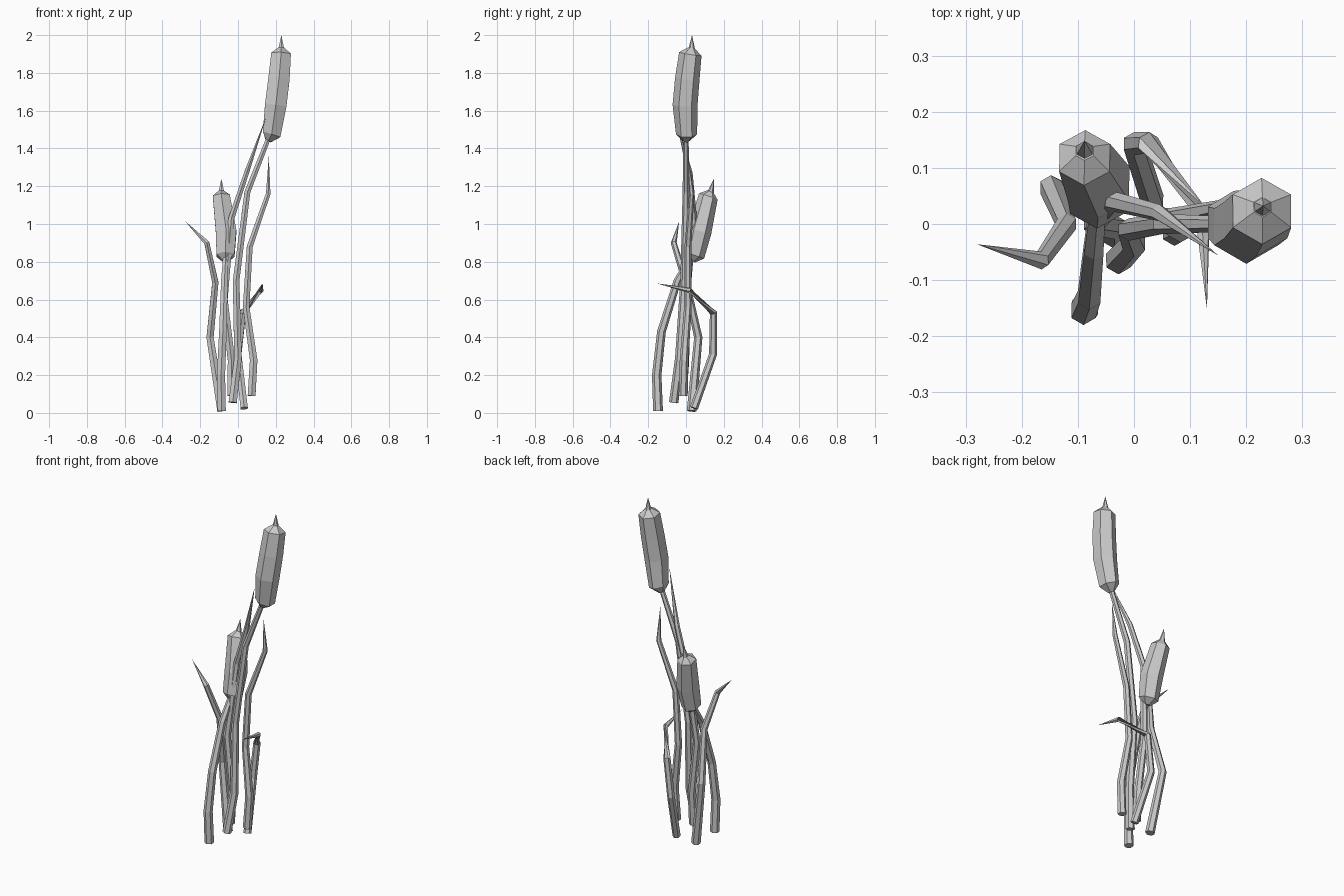
import bpy, bmesh
from mathutils import Vector

SIDES = 6


def sweep(name, pts):
    """Six-sided tube through (x, y, z, radius) points; radius 0 closes to a tip."""
    bm = bmesh.new()
    pos = [Vector(p[:3]) for p in pts]
    rings = []
    for i, p in enumerate(pts):
        a = pos[max(i - 1, 0)]
        b = pos[min(i + 1, len(pos) - 1)]
        # mitre direction from the two neighbouring segments
        d1, d2 = (pos[i] - a).normalized(), (b - pos[i]).normalized()
        t = (d1 + d2).normalized()
        if p[3] == 0:
            rings.append([bm.verts.new(pos[i])])
            continue
        u = Vector((0, 1, 0)) if abs(t.y) < 0.8 else Vector((0, 0, -1))
        u = (u - t * u.dot(t)).normalized()
        w = u.cross(t)
        ring = []
        for k in range(SIDES):
            from_angle = 6.283185 * k / SIDES
            c = Vector((from_angle, 0, 0))
            ring.append(bm.verts.new(pos[i] + p[3] * (u * COS[k] + w * SIN[k])))
        rings.append(ring)
    for r, s in zip(rings, rings[1:]):
        for k in range(SIDES):
            j = (k + 1) % SIDES
            bm.faces.new([r[k], r[j], s[j], s[k]] if len(s) > 1 else [r[k], r[j], s[0]])
    bm.faces.new(rings[0])
    if len(rings[-1]) > 1:
        bm.faces.new(rings[-1])
    bmesh.ops.recalc_face_normals(bm, faces=bm.faces)
    mesh = bpy.data.meshes.new(name)
    bm.to_mesh(mesh)
    bm.free()
    bpy.context.collection.objects.link(bpy.data.objects.new(name, mesh))


H = 3 ** 0.5 / 2
COS = [1, .5, -.5, -1, -.5, .5]
SIN = [0, H, H, 0, -H, -H]

# tall cattail: stem, seed head, spike
sweep("tall_stem", [(-.028, -.065, .055, .025), (0, -.035, .29, .023), (-.01, -.01, .7, .02),
                    (.05, .0, 1.17, .018), (.16, 0, 1.45, .014)])
sweep("tall_head", [(.16, 0, 1.44, .018), (.178, .003, 1.475, .056), (.2, -.005, 1.63, .066),
                    (.217, .007, 1.77, .065), (.228, .023, 1.9, .06), (.229, .03, 1.932, .018)])
sweep("tall_spike", [(.229, .03, 1.925, .018), (.23, .032, 2.0, 0)])

# short cattail: stem, seed head, spike
sweep("short_stem", [(-.087, -.148, .01, .026), (-.09, -.155, .2, .025), (-.08, -.13, .43, .023),
                     (-.072, -.045, .7, .02), (-.065, .03, .83, .016)])
sweep("short_head", [(-.065, .03, .805, .02), (-.066, .044, .835, .055), (-.063, .072, .96, .063),
                     (-.088, .118, 1.145, .052), (-.088, .13, 1.172, .018)])
sweep("short_spike", [(-.088, .13, 1.165, .018), (-.088, .148, 1.24, 0)])

# leaves
sweep("left_leaf", [(-.087, .03, .01, .026), (-.148, .065, .4, .022), (-.12, 0, .69, .019),
                    (-.165, -.065, .9, .016), (-.28, -.036, 1.015, 0)])
sweep("right_leaf", [(.072, -.015, .09, .024), (.083, -.01, .28, .023), (.043, .01, .56, .02),
                     (.062, .01, .88, .018), (.16, .03, 1.16, .014), (.163, .01, 1.36, 0)])
sweep("inner_leaf", [(-.035, -.02, .09, .024), (-.035, -.005, .28, .022), (-.072, .0, .6, .02),
                     (-.035, .04, 1.03, .018), (.045, .02, 1.27, .015), (.15, -.056, 1.57, 0)])
sweep("bent_leaf", [(.033, .042, .025, .022), (.0, .143, .31, .021), (.025, .145, .53, .02),
                    (.122, .018, .65, .015), (.13, -.152, .685, 0)])
